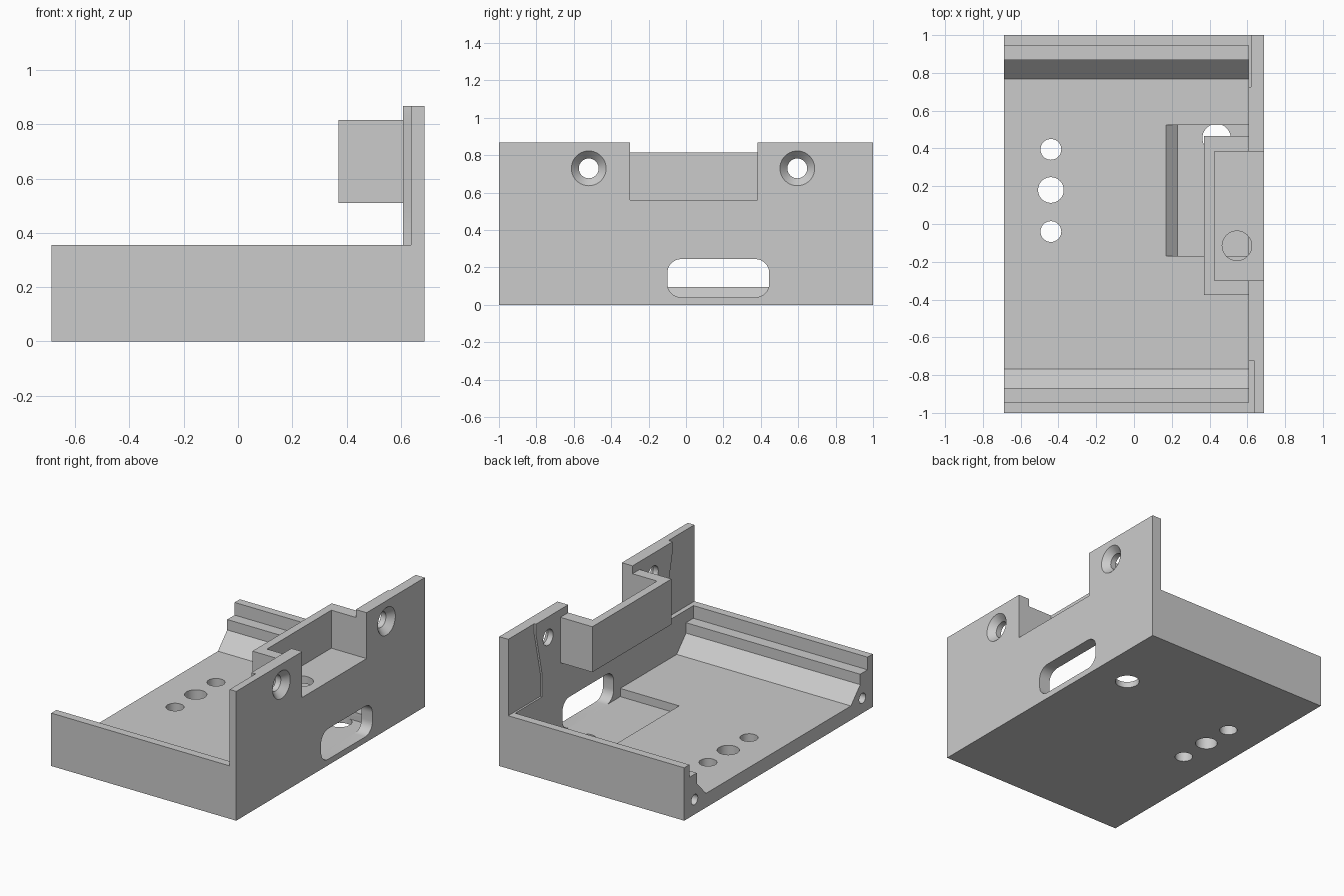
import bpy
import bmesh
from math import radians, cos, sin, pi

cube = bpy.data.objects.get("Cube")
if cube:
    bpy.data.objects.remove(cube, do_unlink=True)

grey = bpy.data.materials.new("plain grey")
grey.use_nodes = True
colour = (0.6, 0.6, 0.6, 1)
grey.diffuse_color = colour
grey.node_tree.nodes["Principled BSDF"].inputs["Base Color"].default_value = colour


def loft(name, rings):
    """Solid made by skinning matching rings of points and capping the ends."""
    bm = bmesh.new()
    rows = [[bm.verts.new(p) for p in ring] for ring in rings]
    n = len(rows[0])
    for a, b in zip(rows, rows[1:]):
        for i in range(n):
            j = (i + 1) % n
            bm.faces.new((a[i], a[j], b[j], b[i]))
    bm.faces.new(rows[0])
    bm.faces.new(rows[-1])
    bmesh.ops.recalc_face_normals(bm, faces=bm.faces)
    mesh = bpy.data.meshes.new(name)
    bm.to_mesh(mesh)
    bm.free()
    mesh.materials.append(grey)
    obj = bpy.data.objects.new(name, mesh)
    bpy.context.collection.objects.link(obj)
    return obj


def along_x(name, outline, x0, x1):
    return loft(name, [[(x, y, z) for y, z in outline] for x in (x0, x1)])


def box(name, x0, x1, y0, y1, z0, z1):
    return along_x(name, [(y0, z0), (y1, z0), (y1, z1), (y0, z1)], x0, x1)


def circle(u, v, r, n=40):
    return [(u + r * cos(2 * pi * i / n), v + r * sin(2 * pi * i / n)) for i in range(n)]


def drill_z(x, y, r, z0, z1):
    return loft("drill", [[(u, v, z) for u, v in circle(x, y, r)] for z in (z0, z1)])


def drill_x(y, z, stations):
    """Round cutter along x; stations are (x, radius) pairs."""
    return loft("drill", [[(x, u, v) for u, v in circle(y, z, r)] for x, r in stations])


def combine(body, other, operation):
    mod = body.modifiers.new(operation, "BOOLEAN")
    mod.operation = operation
    mod.solver = "EXACT"
    mod.object = other
    bpy.context.view_layer.update()
    graph = bpy.context.evaluated_depsgraph_get()
    mesh = bpy.data.meshes.new_from_object(body.evaluated_get(graph))
    body.modifiers.clear()
    body.data = mesh
    bpy.data.objects.remove(other, do_unlink=True)


FLOOR, RECESS, RIM = 0.095, 0.04, 0.355

# Tray: floor with stepped rails and sloped feet on both long sides
half = [(1, 0), (1, RIM), (0.945, RIM), (0.945, 0.27), (0.867, 0.27), (0.867, 0.2), (0.768, FLOOR)]
profile = half + [(-y, z) for y, z in reversed(half)]
body = along_x("mounting_tray", profile, -0.687, 0.65)

# Upright wall and the open pocket box behind it
combine(body, box("wall", 0.607, 0.687, -1, 1, 0, 0.868), "UNION")
combine(body, box("pocket_box", 0.37, 0.65, -0.375, 0.465, 0.51, 0.815), "UNION")
cutters = [box("pocket_space", 0.425, 0.8, -0.3, 0.383, 0.56, 1)]

# Shallow clearance at both ends of the wall's inner face
for side, depth in ((1, 0.62), (-1, 0.638)):
    edge = [(1.1, RIM), (0.66, RIM), (0.66, 0.51), (0.725, 0.8), (0.725, 1), (1.1, 1)]
    cutters.append(along_x("end_relief", [(side * y, z) for y, z in edge], 0.5, depth))

# Sunken floor area with a ramp on its inner side
ramp = [(0.17, FLOOR), (0.23, RECESS), (0.607, RECESS), (0.607, 0.15), (0.17, 0.15)]
cutters.append(loft("floor_recess", [[(x, y, z) for x, z in ramp] for y in (-0.17, 0.525)]))

# Rounded cable opening through the wall
slot = []
corners = [(0.37, 0.17), (-0.025, 0.17), (-0.025, 0.115), (0.37, 0.115)]
for k, (y, z) in enumerate(corners):
    for i in range(9):
        a = pi / 2 * (k + i / 8)
        slot.append((y + 0.075 * cos(a), z + 0.075 * sin(a)))
cutters.append(along_x("cable_slot", slot, 0.6, 0.8))

# Countersunk screw holes in the upright wall
for y in (-0.52, 0.595):
    cutters.append(drill_x(y, 0.73, [(0.5, 0.053), (0.645, 0.053), (0.687, 0.093), (0.75, 0.093)]))

# Blind holes in the open ends of the rails
for y in (-0.89, 0.89):
    cutters.append(drill_x(y, 0.1, [(-0.8, 0.034), (-0.4, 0.034)]))

# Holes through the floor and the pocket bottom
for y, r in ((0.395, 0.055), (0.18, 0.068), (-0.04, 0.055)):
    cutters.append(drill_z(-0.44, y, r, -0.1, 0.2))
cutters.append(drill_z(0.437, 0.455, 0.075, -0.1, 0.06))
cutters.append(drill_z(0.545, -0.115, 0.078, 0.45, 0.6))

for cutter in cutters:
    combine(body, cutter, "DIFFERENCE")

bpy.context.view_layer.objects.active = body
body.select_set(True)
bpy.ops.object.shade_smooth_by_angle(angle=radians(25))
